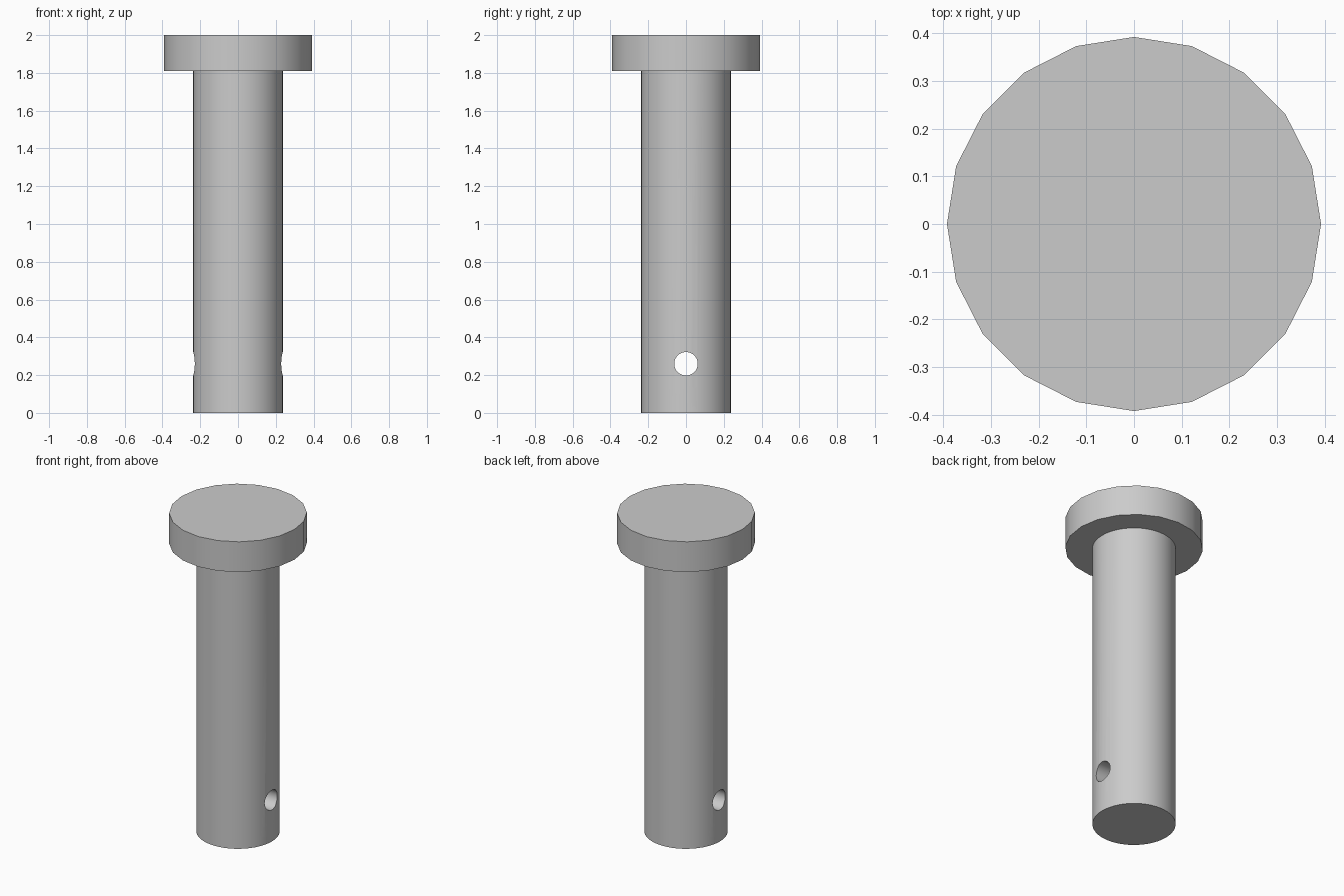
import bpy
import math

cube = bpy.data.objects.get("Cube")
if cube:
    bpy.data.objects.remove(cube, do_unlink=True)

steel = bpy.data.materials.new("grey_steel")
steel.use_nodes = True
GREY = (0.6, 0.6, 0.6, 1.0)
steel.diffuse_color = GREY
steel.node_tree.nodes["Principled BSDF"].inputs["Base Color"].default_value = GREY

HEIGHT = 2.0
HEAD_BOTTOM = 1.81
HOLE_Z = 0.26


def cylinder(name, radius, depth, z, sides, rotation=(0, 0, 0)):
    """Capped cylinder centred at height z."""
    bpy.ops.mesh.primitive_cylinder_add(
        vertices=sides, radius=radius, depth=depth, location=(0, 0, z), rotation=rotation)
    obj = bpy.context.object
    obj.name = name
    obj.data.materials.append(steel)
    return obj


def smooth(obj):
    bpy.ops.object.select_all(action="DESELECT")
    obj.select_set(True)
    bpy.context.view_layer.objects.active = obj
    bpy.ops.object.shade_smooth_by_angle(angle=math.radians(30))


# Faceted head disc
head = cylinder("head", 0.392, HEIGHT - HEAD_BOTTOM, (HEIGHT + HEAD_BOTTOM) / 2, 20)
smooth(head)

# Round shaft
shaft = cylinder("shaft", 0.237, HEAD_BOTTOM, HEAD_BOTTOM / 2, 48)

# Cross hole through the shaft, along x
cutter = cylinder("hole_cutter", 0.062, 1.0, HOLE_Z, 32, (0, math.pi / 2, 0))
cutter.hide_render = True
cut = shaft.modifiers.new("cross_hole", "BOOLEAN")
cut.operation = "DIFFERENCE"
cut.solver = "EXACT"
cut.object = cutter
bpy.context.view_layer.objects.active = shaft
bpy.ops.object.modifier_apply(modifier=cut.name)
bpy.data.objects.remove(cutter, do_unlink=True)
smooth(shaft)
